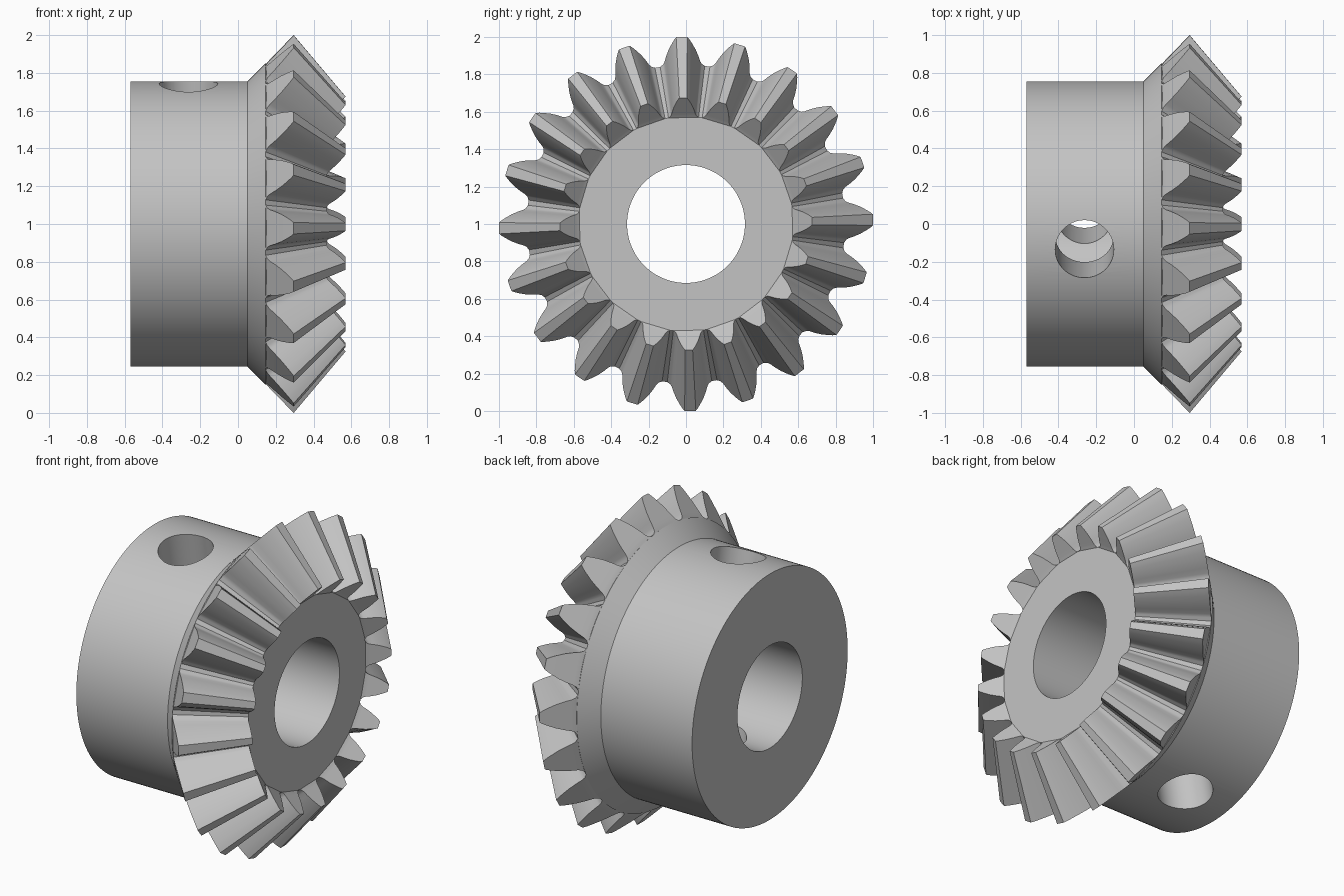
import bpy, bmesh
from math import sin, cos, radians, pi
from mathutils import Matrix, Vector

cube = bpy.data.objects.get("Cube")
if cube:
    bpy.data.objects.remove(cube, do_unlink=True)

TEETH = 20
TURN = radians(91.3)        # direction of the first tooth
APEX = 1.14                 # where the tooth cone meets the axis
TAPER = 0.675               # size of the small tooth end
BACK = 0.705                # back cone: x = radius - BACK

steel = bpy.data.materials.new("plain grey")
steel.use_nodes = True
grey = (0.55, 0.55, 0.55, 1)
steel.diffuse_color = grey
steel.node_tree.nodes["Principled BSDF"].inputs["Base Color"].default_value = grey


def polar(x, r, a):
    return Vector((x, r * cos(a), 1 + r * sin(a)))


def make(name, bm):
    bmesh.ops.recalc_face_normals(bm, faces=bm.faces)
    me = bpy.data.meshes.new(name)
    bm.to_mesh(me)
    bm.free()
    ob = bpy.data.objects.new(name, me)
    bpy.context.collection.objects.link(ob)
    me.materials.append(steel)
    return ob


def activate(ob):
    bpy.ops.object.select_all(action='DESELECT')
    ob.select_set(True)
    bpy.context.view_layer.objects.active = ob


# Hub: ring profile turned around the x axis, with root cone and bore
root = 0.851
profile = [(-0.57, 0.315), (-0.57, 0.755), (0.05, 0.755), (root - BACK, root),
           (APEX - (APEX - root + BACK) * TAPER, root * TAPER), (0.469, 0.315)]
bm = bmesh.new()
N = 160
rings = [[bm.verts.new(polar(x, r, 2 * pi * i / N)) for x, r in profile] for i in range(N)]
for i in range(N):
    a, b = rings[i], rings[(i + 1) % N]
    for j in range(len(profile)):
        k = (j + 1) % len(profile)
        bm.faces.new((a[j], a[k], b[k], b[j]))
hub = make("hub", bm)

# Set screw hole: drilled across the hub, midway between two teeth
bm = bmesh.new()
drill_angle = TURN + pi / TEETH
spin = Matrix.Rotation(drill_angle - pi / 2, 4, 'X')
bmesh.ops.create_cone(bm, cap_ends=True, segments=64, radius1=0.155, radius2=0.155,
                      depth=2, matrix=Matrix.Translation((-0.262, 0, 1)) @ spin)
drill = make("screw_hole_cutter", bm)
drill.hide_render = True
cut = hub.modifiers.new("screw hole", 'BOOLEAN')
cut.operation = 'DIFFERENCE'
cut.solver = 'EXACT'
cut.object = drill
activate(hub)
bpy.ops.object.modifier_apply(modifier=cut.name)
bpy.data.objects.remove(drill, do_unlink=True)

# Teeth: (radius, half width) down one flank, tapered toward the apex
flank = [(1.0, 0.03), (0.984, 0.043), (0.967, 0.054), (0.934, 0.073), (0.90, 0.087),
         (0.875, 0.095), (0.86, 0.104), (0.853, 0.118), (0.848, 0.122)]
outline = [(r, w) for r, w in flank] + [(r, -w) for r, w in reversed(flank)]
bm = bmesh.new()
for t in range(TEETH):
    mid = TURN + 2 * pi * t / TEETH
    big = [polar(r - BACK, r, mid + w / r) for r, w in outline]
    apex = Vector((APEX, 0, 1))
    back = [bm.verts.new(p) for p in big]
    front = [bm.verts.new(apex.lerp(p, TAPER)) for p in big]
    n = len(outline)
    for j in range(n):
        k = (j + 1) % n
        bm.faces.new((back[j], back[k], front[k], front[j]))
    # end caps as strips across the tooth
    for end in (back, front):
        for j in range(n // 2 - 1):
            bm.faces.new((end[j], end[j + 1], end[n - 2 - j], end[n - 1 - j]))
teeth = make("teeth", bm)

for ob in (hub, teeth):
    activate(ob)
    bpy.ops.object.shade_smooth_by_angle(angle=radians(30))
